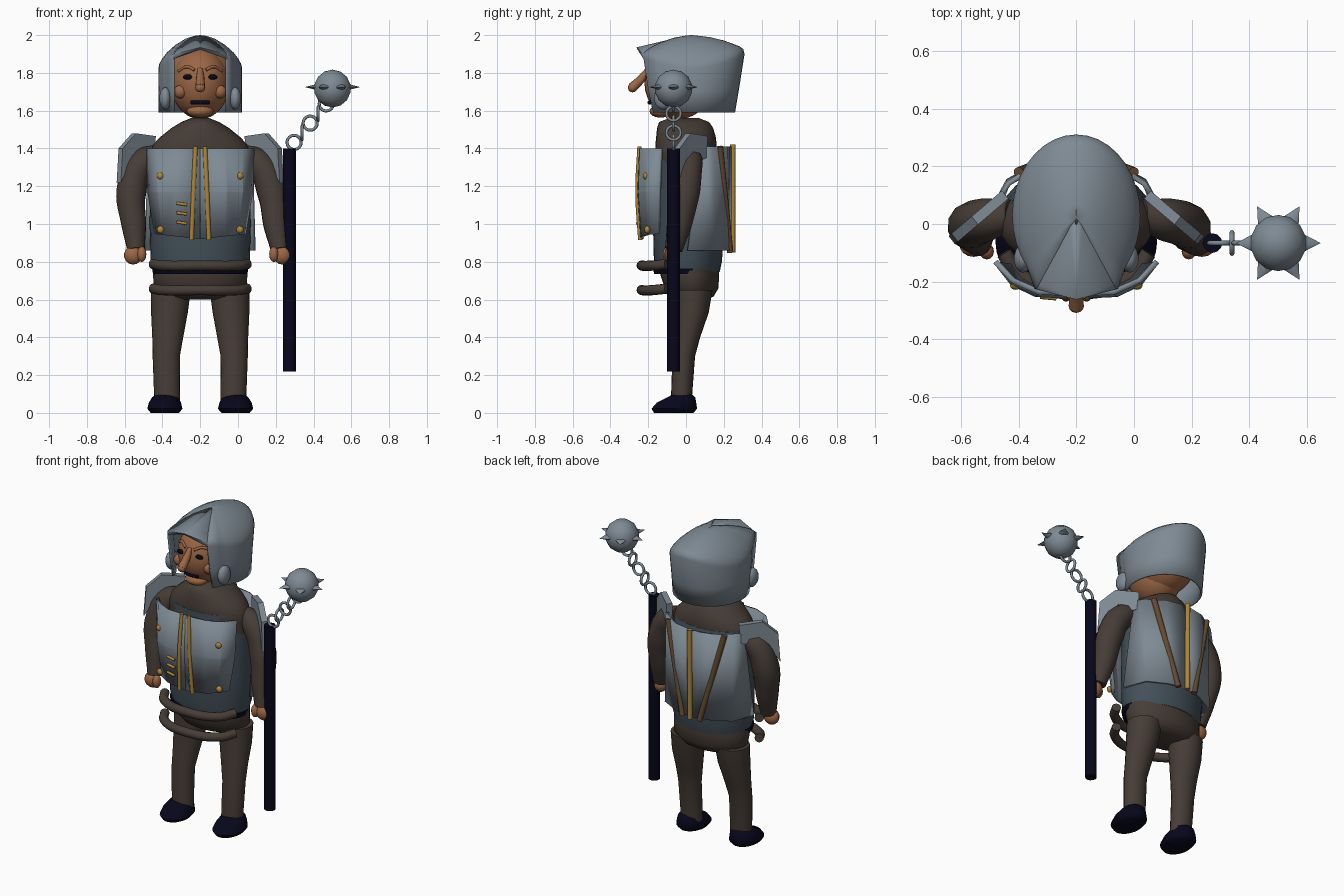
import bpy, bmesh, math
from mathutils import Vector, Matrix

if "Cube" in bpy.data.objects:
    bpy.data.objects.remove(bpy.data.objects["Cube"])

CX = -0.2  # body centre line


def mat(name, rgb):
    m = bpy.data.materials.new(name)
    m.diffuse_color = (*rgb, 1)
    m.use_nodes = True
    m.node_tree.nodes["Principled BSDF"].inputs["Base Color"].default_value = m.diffuse_color
    return m


STEEL = mat("steel", (0.21, 0.255, 0.295))
BLUE = mat("dark_steel", (0.056, 0.08, 0.1))
CLOTH = mat("brown_cloth", (0.062, 0.046, 0.037))
SKIN = mat("skin", (0.33, 0.135, 0.06))
NAVY = mat("navy", (0.002, 0.002, 0.011))
GOLD = mat("gold", (0.43, 0.24, 0.04))
LEATHER = mat("leather", (0.13, 0.068, 0.03))


def finish(name, mesh, m, angle=35):
    ob = bpy.data.objects.new(name, mesh)
    bpy.context.collection.objects.link(ob)
    mesh.materials.clear()
    mesh.materials.append(m)
    mesh.shade_smooth()
    mesh.set_sharp_from_angle(angle=math.radians(angle))
    return ob


def from_bm(name, bm, m, angle=35):
    bmesh.ops.recalc_face_normals(bm, faces=bm.faces)
    mesh = bpy.data.meshes.new(name)
    bm.to_mesh(mesh)
    bm.free()
    return finish(name, mesh, m, angle)


def loft(name, rings, m, n=28):
    """Horizontal ellipses (x, y, z, rx, ry) joined into a closed skin."""
    bm = bmesh.new()
    rows = [[bm.verts.new((x + rx * math.cos(t), y + ry * math.sin(t), z))
             for t in (2 * math.pi * i / n for i in range(n))] for x, y, z, rx, ry in rings]
    for a, b in zip(rows, rows[1:]):
        for i in range(n):
            bm.faces.new((a[i], a[(i + 1) % n], b[(i + 1) % n], b[i]))
    bm.faces.new(rows[0])
    bm.faces.new(rows[-1])
    return from_bm(name, bm, m, 50)


def ball(name, c, r, m, seg=20):
    bm = bmesh.new()
    bmesh.ops.create_uvsphere(bm, u_segments=seg, v_segments=seg // 2, radius=1)
    bm.transform(Matrix.Translation(c) @ Matrix.Diagonal((*r, 1)))
    return from_bm(name, bm, m, 60)


def tube(name, pts, r, m, radii=None, smooth=True, cyclic=False, res=4):
    cu = bpy.data.curves.new(name, 'CURVE')
    cu.dimensions = '3D'
    cu.bevel_depth, cu.bevel_resolution, cu.resolution_u = r, res, 6
    cu.use_fill_caps = True
    sp = cu.splines.new('BEZIER')
    sp.bezier_points.add(len(pts) - 1)
    for i, (bp, p) in enumerate(zip(sp.bezier_points, pts)):
        bp.co = p
        bp.radius = radii[i] / r if radii else 1
        bp.handle_left_type = bp.handle_right_type = 'AUTO' if smooth else 'VECTOR'
    sp.use_cyclic_u = cyclic
    tmp = bpy.data.objects.new(name + "_path", cu)
    mesh = bpy.data.meshes.new_from_object(tmp)
    bpy.data.objects.remove(tmp)
    return finish(name, mesh, m, 50)


def sheet(name, rows, m, thick):
    """Grid of points given a thickness."""
    bm = bmesh.new()
    vs = [[bm.verts.new(p) for p in row] for row in rows]
    for a, b in zip(vs, vs[1:]):
        for i in range(len(a) - 1):
            bm.faces.new((a[i], a[i + 1], b[i + 1], b[i]))
    ob = from_bm(name, bm, m, 4)
    mod = ob.modifiers.new("thickness", 'SOLIDIFY')
    mod.thickness, mod.offset = thick, 0
    return ob


# Body, cuirass and waist
loft("body", [(CX, .03, .6, .13, .07), (CX, .03, .615, .2, .115), (CX, .03, .66, .245, .142),
              (CX, .02, .73, .25, .155), (CX, .01, 1.0, .24, .15), (CX, 0, 1.36, .268, .16),
              (CX, 0, 1.42, .25, .162), (CX, 0, 1.46, .212, .158), (CX, -.005, 1.51, .15, .148),
              (CX, -.01, 1.54, .1, .132), (CX, -.01, 1.56, .05, .08)], CLOTH)
loft("cuirass", [(CX, .01, .745, .245, .168), (CX, .01, .8, .262, .18), (CX, .015, 1.0, .268, .19),
                 (CX, .01, 1.3, .262, .175), (CX, 0, 1.4, .255, .163)], BLUE)
loft("belt", [(CX, -.005, .735, .25, .163), (CX, -.005, .765, .255, .17)], NAVY)
for i, z in enumerate((.78, .65)):
    arc = [(-.25, -.1, .008), (-.2, -.175, 0), (0, -.235, 0), (.2, -.175, 0), (.25, -.1, .008)]
    tube(f"waist_roll_{i}", [(CX + x, y, z + dz) for x, y, dz in arc], .027, CLOTH)

# Breastplate with trims, rivets and stripes
top = [(0, -.24), (.13, -.235), (.22, -.195), (.28, -.13)]
mid = [(0, -.25), (.14, -.243), (.22, -.205), (.272, -.138)]
low = [(0, -.235), (.13, -.228), (.195, -.195), (.235, -.143)]
for s in (-1, 1):
    rows = [[(CX + s * x, y, z + (.12 * x if z < 1 else 0)) for x, y in row]
            for row, z in ((top, 1.4), (mid, 1.17), (low, .92))]
    sheet("breastplate", rows, STEEL, .02)
    tube("breast_trim", [(CX + s * .025, -.246, 1.41), (CX + s * .036, -.257, 1.17),
                         (CX + s * .046, -.242, .915)], .012, GOLD)
    for z, y in ((1.255, -.212), (.97, -.205)):
        ball("rivet", (CX + s * .21, y, z), (.02, .016, .02), GOLD, 12)
for i in range(3):
    z = 1.11 - .05 * i
    tube("gold_stripe", [(CX - .125, -.252, z), (CX - .07, -.257, z - .008)], .008, GOLD, smooth=False)

# Backplate with straps
btop = [(.27, .085), (.235, .14), (.13, .21), (0, .235)]
blow = [(.285, .01), (.235, .15), (.11, .215), (0, .235)]
for s in (-1, 1):
    sheet("backplate", [[(CX + s * x, y, z) for x, y in row]
                        for row, z in ((btop, 1.41), (blow, .86))], STEEL, .018)
    tube("back_strap", [(CX + s * .2, .18, 1.41), (CX + s * .06, .234, .85)], .017, LEATHER, smooth=False)
tube("back_trim", [(CX, .248, 1.42), (CX, .246, .85)], .015, GOLD, smooth=False)

# Shoulder guards: angled slabs
outline = [(.43, 1.22), (.42, 1.4), (.35, 1.48), (.245, 1.465), (.25, 1.35), (.3, 1.335), (.335, 1.385), (.38, 1.32)]
for s in (-1, 1):
    bm = bmesh.new()
    n = Vector((s * .62, .78, 0))
    a, b = [[bm.verts.new(Vector((CX + s * x, .1 - (x - .245) * .85, z)) + n * d) for x, z in outline]
            for d in (-.016, .02)]
    k = len(outline)
    bm.faces.new(a)
    bm.faces.new(b)
    for i in range(k):
        bm.faces.new((a[i], a[(i + 1) % k], b[(i + 1) % k], b[i]))
    from_bm("shoulder_guard", bm, STEEL, 20)

# Arms, hands, legs and shoes
for s, wx, ex in ((-1, .34, .365), (1, .42, .38)):
    path = [(.22, .03, 1.37), (.31, .015, 1.32), (ex, -.005, 1.17), ((wx + ex) / 2, -.035, 1.0), (wx, -.065, .865)]
    tube("arm", [(CX + s * x, y, z) for x, y, z in path], .08, CLOTH, [.055, .075, .081, .068, .048])
    ball("hand", (CX + s * (wx + .015), -.075, .835), (.05, .04, .05), SKIN, 14)
    ball("thumb", (CX + s * (wx - .03), -.095, .84), (.025, .028, .042), SKIN, 12)
    loft("leg", [(CX + s * .175, -.025, .06, .068, .055), (CX + s * .18, -.012, .3, .072, .06),
                 (CX + s * .172, .005, .4, .082, .07), (CX + s * .163, .03, .53, .097, .09),
                 (CX + s * .155, .04, .65, .105, .1)], CLOTH, 20)
    loft("shoe", [(CX + s * .187, -.065, 0, .075, .105), (CX + s * .187, -.062, .022, .093, .122),
                  (CX + s * .187, -.05, .055, .085, .105), (CX + s * .185, -.025, .082, .07, .075),
                  (CX + s * .185, -.02, .098, .05, .052)], NAVY, 22)

# Head and face
HC, HR = (CX, -.04, 1.745), (.155, .18, .19)
ball("head", HC, HR, SKIN, 28)
ball("head_back", (CX, .03, 1.785), (.18, .19, .185), SKIN, 24)


def face_y(dx, z):
    return HC[1] - HR[1] * math.sqrt(1 - (dx / HR[0]) ** 2 - ((z - HC[2]) / HR[2]) ** 2)


for s in (-1, 1):
    ball("eye", (CX + s * .065, face_y(.065, 1.778), 1.778), (.028, .012, .014), NAVY, 14)
    ball("cheek", (CX + s * .105, face_y(.105, 1.7) + .01, 1.7), (.036, .036, .036), SKIN, 14)
    brow = [(.03, 1.815), (.07, 1.832), (.115, 1.81)]
    tube("eyebrow", [(CX + s * x, face_y(x, z), z) for x, z in brow], .008, SKIN)
    ball("cheek_guard", (CX + s * .185, -.12, 1.665), (.032, .05, .06), STEEL, 14)
tube("nose", [(CX, -.2, 1.82), (CX, -.235, 1.77), (CX, -.285, 1.722)], .022, SKIN, [.014, .022, .026])
ball("nose_tip", (CX, -.283, 1.722), (.027, .025, .025), SKIN, 12)
tube("mouth", [(CX + x, face_y(x, 1.643) - .003, 1.643) for x in (-.048, -.024, 0, .024, .048)], .01, NAVY)
ball("chin", (CX, -.135, 1.597), (.072, .058, .034), SKIN, 16)

# Helmet: egg-shaped shell open at the face; straight cheek panels run forward
bm = bmesh.new()
N, CUT = 36, 5
levels = [(.93, 1.59, 0, .23), (.97, 1.71, 0, .25), (1, 1.825, .075, .28), (.975, 1.848, .078, .28),
          (.91, 1.874, .066, .28), (.8, 1.907, .045, .28), (.6, 1.947, .025, .28),
          (.35, 1.981, .008, .28), (.15, 1.996, 0, .28)]
PANEL_Y = [-.175, -.2, -.225]
rows = []
for k, (s, z, lift, ry) in enumerate(levels):
    wide = 1 if k < 3 else s
    pts = []
    for i in range(N + 1 - 2 * CUT):
        t = 2 * math.pi * (i + CUT) / N          # zero points to the front
        y = .03 - (ry if k < 3 else .28 * s) * math.cos(t)
        pts.append((CX + .222 * wide * math.sin(t), y, z + lift * math.cos(t) ** 2))
    py = PANEL_Y[k] if k < 3 else .03 - .262 * s
    pts = [(CX + .145 * wide, py, z + lift * .7)] + pts + [(CX - .145 * wide, py, z + lift * .7)]
    rows.append([bm.verts.new(p) for p in pts])
apex = bm.verts.new((CX, .02, 2.0))
for a, b in zip(rows, rows[1:]):
    for i in range(len(a) - 1):
        bm.faces.new((a[i], a[i + 1], b[i + 1], b[i]))
for i in range(len(rows[-1]) - 1):
    bm.faces.new((rows[-1][i], rows[-1][i + 1], apex))
chains = [[r[e].co.copy() for r in rows[2:]] + [apex.co.copy()] for e in (0, -1)]
helmet = from_bm("helmet", bm, STEEL, 100)

# Folded visor: two fans meeting at the brow point
bm = bmesh.new()
front = bm.verts.new((CX, -.262, 1.935))
tip = bm.verts.new((CX, .02, 1.997))
for chain in chains:
    vs = [bm.verts.new(p - Vector((0, 0, .004))) for p in chain[:-1]] + [tip]
    for a, b in zip(vs, vs[1:]):
        bm.faces.new((a, b, front))
visor = from_bm("visor", bm, STEEL, 15)
for ob in (helmet, visor):
    mod = ob.modifiers.new("thickness", 'SOLIDIFY')
    mod.thickness, mod.offset = .013, -1
ball("helmet_ridge", (CX, .03, 1.991), (.007, .035, .009), LEATHER, 10)

# Flail: shaft, chain, spiked ball
Y = -.066
tube("flail_shaft", [(.272, Y, .22), (.272, Y, 1.4)], .034, NAVY, smooth=False)
for i in range(5):
    c = Vector((.297 + .0425 * i, Y, 1.432 + .051 * i))
    u = Vector((1, 0, 0)) if i % 2 == 0 else Vector((0, 1, 0))
    pts = [c + .037 * (u * math.cos(t) + Vector((0, 0, 1)) * math.sin(t))
           for t in (math.pi * j / 4 for j in range(8))]
    tube(f"chain_link_{i}", pts, .008, STEEL, cyclic=True, res=2)
BALL = Vector((.5, Y, 1.717))
ball("flail_ball", BALL, (.1, .1, .1), STEEL, 14)
for i in range(6):
    bm = bmesh.new()
    bmesh.ops.create_cone(bm, cap_ends=True, segments=10, radius1=.036, radius2=0, depth=.07)
    bm.transform(Matrix.Translation(BALL) @ Matrix.Rotation(math.pi * i / 3, 4, 'Z')
                 @ Matrix.Translation((.112, 0, .008)) @ Matrix.Diagonal((1, 1, .5, 1))
                 @ Matrix.Rotation(math.pi / 2, 4, 'Y'))
    from_bm(f"spike_{i}", bm, STEEL, 50)
